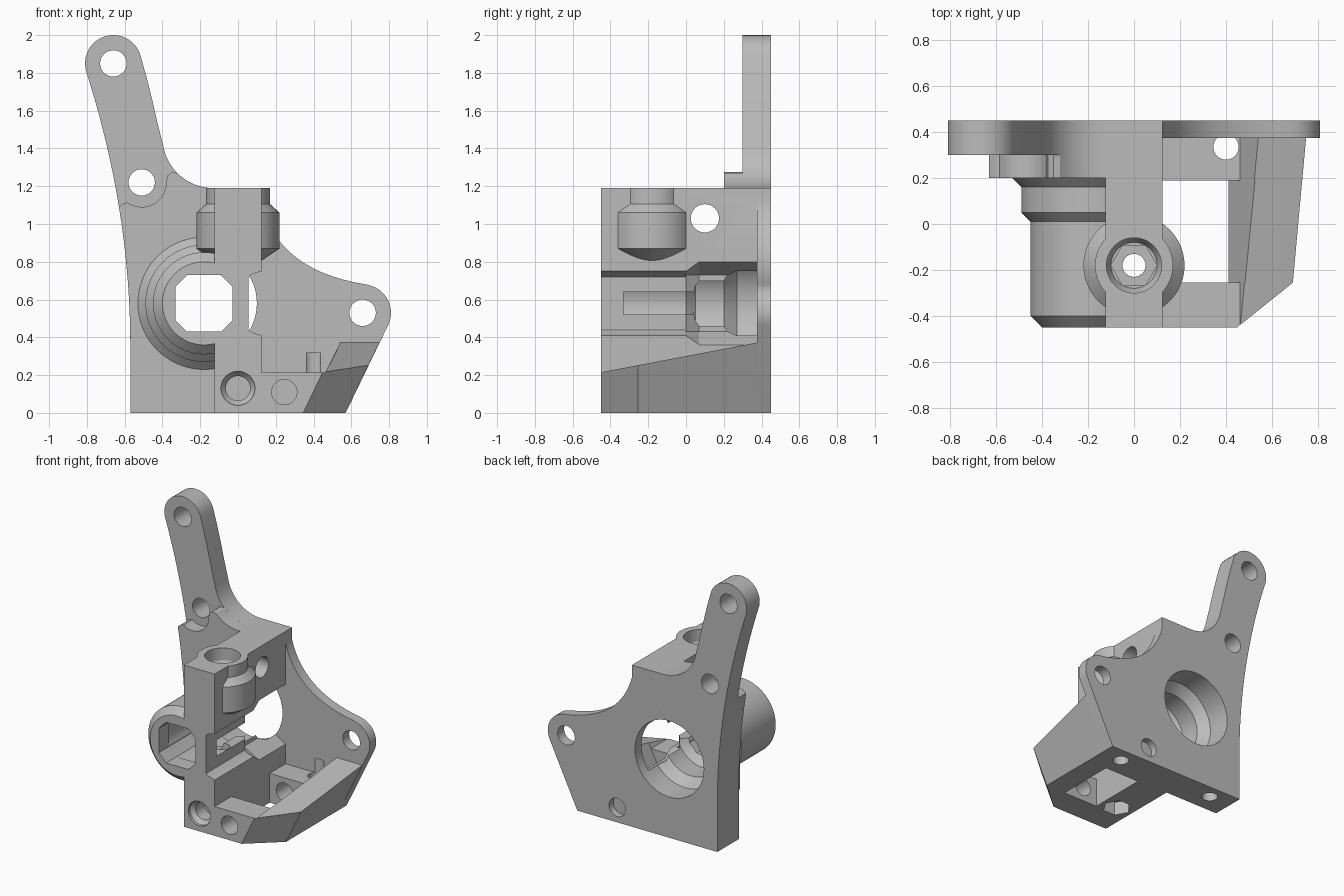
import bpy, bmesh
from math import cos, sin, radians

if "Cube" in bpy.data.objects:
    bpy.data.objects.remove(bpy.data.objects["Cube"], do_unlink=True)

grey = bpy.data.materials.new("matte_grey")
grey.use_nodes = True
grey.diffuse_color = (0.5, 0.5, 0.5, 1)
grey.node_tree.nodes["Principled BSDF"].inputs["Base Color"].default_value = (0.5, 0.5, 0.5, 1)


def arc(cx, cy, r, a0, a1, n=12):
    return [(cx + r * cos(radians(a0 + (a1 - a0) * i / n)),
             cy + r * sin(radians(a0 + (a1 - a0) * i / n))) for i in range(n + 1)]


def circle(cx, cy, r, n=48):
    return arc(cx, cy, r, 0, 360, n)[:-1]


def loft(name, rings):
    """Closed solid through rings with equal point counts."""
    bm = bmesh.new()
    loops = [[bm.verts.new(p) for p in ring] for ring in rings]
    n = len(loops[0])
    for a, b in zip(loops, loops[1:]):
        for i in range(n):
            j = (i + 1) % n
            bm.faces.new((a[i], a[j], b[j], b[i]))
    bm.faces.new(loops[0])
    bm.faces.new(loops[-1])
    bmesh.ops.recalc_face_normals(bm, faces=bm.faces)
    mesh = bpy.data.meshes.new(name)
    bm.to_mesh(mesh)
    bm.free()
    mesh.materials.append(grey)
    ob = bpy.data.objects.new(name, mesh)
    bpy.context.scene.collection.objects.link(ob)
    return ob


def prism(name, pts, y0, y1):
    return loft(name, [[(x, y, z) for x, z in pts] for y in (y0, y1)])


def box(name, x0, x1, y0, y1, z0, z1):
    return prism(name, [(x0, z0), (x1, z0), (x1, z1), (x0, z1)], y0, y1)


def turned_y(name, cx, cz, profile, a0=0, a1=None, n=56):
    def ring(r):
        return circle(cx, cz, r, n) if a1 is None else arc(cx, cz, r, a0, a1, n)
    return loft(name, [[(x, y, z) for x, z in ring(r)] for y, r in profile])


def turned_z(name, cx, cy, profile, n=48):
    return loft(name, [[(x, y, z) for x, y in circle(cx, cy, r, n)] for z, r in profile])


# Outline pieces of the plate
def left_edge(top, n):
    zs = [0.35 + (top - 0.35) * i / n for i in range(n + 1)]
    return [(-0.57, 0)] + [(-0.57 - 0.11 * (z - 0.35) ** 2, z) for z in zs]


def ear_curve(n=14):
    p, q, r = (0.125, 1.1), (0.22, 0.75), (0.68, 0.68)
    out = []
    for i in range(n + 1):
        t = i / n
        out.append(tuple(a * (1 - t) ** 2 + 2 * b * t * (1 - t) + c * t * t
                         for a, b, c in zip(p, q, r)))
    return out


arm = (left_edge(1.82, 16) + arc(-0.66, 1.85, 0.15, 178, 14, 20)
       + [(-0.485, 1.78), (-0.455, 1.66), (-0.425, 1.53)] + arc(-0.13, 1.46, 0.27, 190, 270))
ear = ear_curve() + arc(0.66, 0.53, 0.15, 78, -25, 14) + [(0.57, 0)]
lower = (left_edge(1.09, 10) + [(-0.605, 1.11)] + arc(-0.51, 1.22, 0.13, 235, 360)
         + [(-0.375, 1.255), (-0.35, 1.275)] + arc(-0.13, 1.46, 0.27, 225, 270, 8))

# Solid parts
body = prism("bracket_body", arm + [(0.125, 1.19)] + ear, 0.375, 0.45)
parts = [
    prism("arm_layer", arm + [(0, 1.19), (0, 0)], 0.30, 0.45),
    prism("lower_slab", lower + [(0, 1.19), (0, 0)], 0.20, 0.45),
    box("column", -0.125, 0.125, -0.45, 0.45, 0, 1.19),
    turned_y("gear_drum", -0.18, 0.58, [(-0.45, 0.22), (-0.40, 0.27), (0.01, 0.27), (0.05, 0.31),
                                        (0.16, 0.31), (0.20, 0.35), (0.25, 0.35)], 70, 290),
    turned_z("inlet_boss", 0, -0.18, [(0.79, 0.10), (0.87, 0.22), (1.06, 0.22),
                                      (1.105, 0.17), (1.19, 0.17)]),
]

# Base frame: leaning outer wall, sloped top, hollow middle
foot = [(0.05, -0.45), (0.345, -0.45), (0.57, -0.255), (0.57, 0.41), (0.05, 0.41)]


def lean(x, y):
    z = 0.215 + (y + 0.45) * 0.19
    return (x + 0.48 * z if x > 0.1 else x, y, z)


base = loft("base_frame", [[(x, y, 0) for x, y in foot], [lean(x, y) for x, y in foot]])
well = prism("well_cut", [(0.125, -0.1), (0.41, -0.1), (0.41, 0.11), (0.6, 0.48), (0.125, 0.48)],
             -0.255, 0.19)
shelf = prism("shelf_cut", [(0.0, 0.215), (0.462, 0.215), (0.595, 0.48), (0.0, 0.48)], -0.6, 0.375)


def combine(target, jobs):
    """Run booleans, bake the result and drop the helper solids."""
    for helper, op in jobs:
        m = target.modifiers.new(helper.name, "BOOLEAN")
        m.operation, m.object, m.solver = op, helper, "EXACT"
        helper.hide_render = True
    dg = bpy.context.evaluated_depsgraph_get()
    dg.update()
    mesh = bpy.data.meshes.new_from_object(target.evaluated_get(dg))
    target.modifiers.clear()
    target.data = mesh
    for helper, op in jobs:
        bpy.data.objects.remove(helper, do_unlink=True)


combine(base, [(well, "DIFFERENCE"), (shelf, "DIFFERENCE")])
parts.append(base)

# Cut-outs
window = [(-0.18 + sx * a, 0.58 + sz * b) for sx, sz, a, b in (
    (-1, -1, 0.15, 0.09), (-1, -1, 0.09, 0.15), (1, -1, 0.09, 0.15), (1, -1, 0.15, 0.09),
    (1, 1, 0.15, 0.09), (1, 1, 0.09, 0.15), (-1, 1, 0.09, 0.15), (-1, 1, 0.15, 0.09))]
cuts = [
    prism("window_cut", window, -0.6, 0.1),
    turned_y("gear_bore", -0.18, 0.58, [(0.6, 0.28), (0.27, 0.28), (0.20, 0.22), (0.05, 0.22),
                                        (0.0, 0.17), (-0.33, 0.17)]),
    prism("idler_front_cut", [(0.055, 0.44), (0.055, 0.72), (0.075, 0.735), (0.125, 0.75),
                              (0.2, 0.75), (0.2, 0.41), (0.125, 0.41), (0.075, 0.425)], -0.6, 0.06),
    loft("idler_back_cut", [[(x, y, 0.58 + s * h) for x, s, h in (
        (0.055 - d, -1, 0.15), (0.055 - d, 1, 0.15), (0.125, 1, 0.17 + d),
        (0.2, 1, 0.17 + d), (0.2, -1, 0.17 + d), (0.125, -1, 0.17 + d))]
        for y, d in ((0.0, 0), (0.07, 0.05), (0.375, 0.05))]),
    box("gear_slot", -0.06, 0.1, -0.33, 0.04, 0.52, 0.64),
    turned_z("inlet_bore", 0, -0.18, [(1.3, 0.12), (1.1, 0.12), (1.06, 0.1)]),
    turned_z("inlet_hex", 0, -0.18, [(1.08, 0.1), (0.95, 0.1)], 6),
    turned_z("outlet_hex", 0, -0.18, [(-0.1, 0.1), (0.1, 0.1)], 6),
    turned_z("feed_hole", 0, -0.18, [(-0.2, 0.05), (1.3, 0.05)], 32),
    turned_z("base_hole", 0.40, 0.335, [(-0.2, 0.055), (0.32, 0.055)], 32),
    turned_z("slab_hole", -0.39, 0.345, [(-0.2, 0.055), (0.2, 0.055)], 32),
    turned_y("front_screw_hole", 0, 0.13, [(-0.6, 0.09), (-0.43, 0.09), (-0.40, 0.065),
                                           (-0.30, 0.065)], n=32),
    turned_y("bar_hole", 0.245, 0.11, [(-0.6, 0.067), (0.39, 0.067)], n=32),
    turned_y("bar_hole_back", 0.245, 0.11, [(0.40, 0.067), (0.6, 0.067)], n=32),
    loft("cross_hole", [[(x, y, z) for y, z in circle(0.10, 1.03, 0.075, 32)] for x in (-0.3, 0.3)]),
]
for x, z in ((-0.66, 1.85), (-0.51, 1.22), (0.66, 0.53)):
    cuts.append(turned_y("mount_hole", x, z, [(0.1, 0.07), (0.6, 0.07)], n=32))

combine(body, [(p, "UNION") for p in parts] + [(c, "DIFFERENCE") for c in cuts])

# Smooth curved walls, keep edges crisp
bpy.ops.object.select_all(action="DESELECT")
body.select_set(True)
bpy.context.view_layer.objects.active = body
bpy.ops.object.shade_smooth_by_angle(angle=radians(25))
